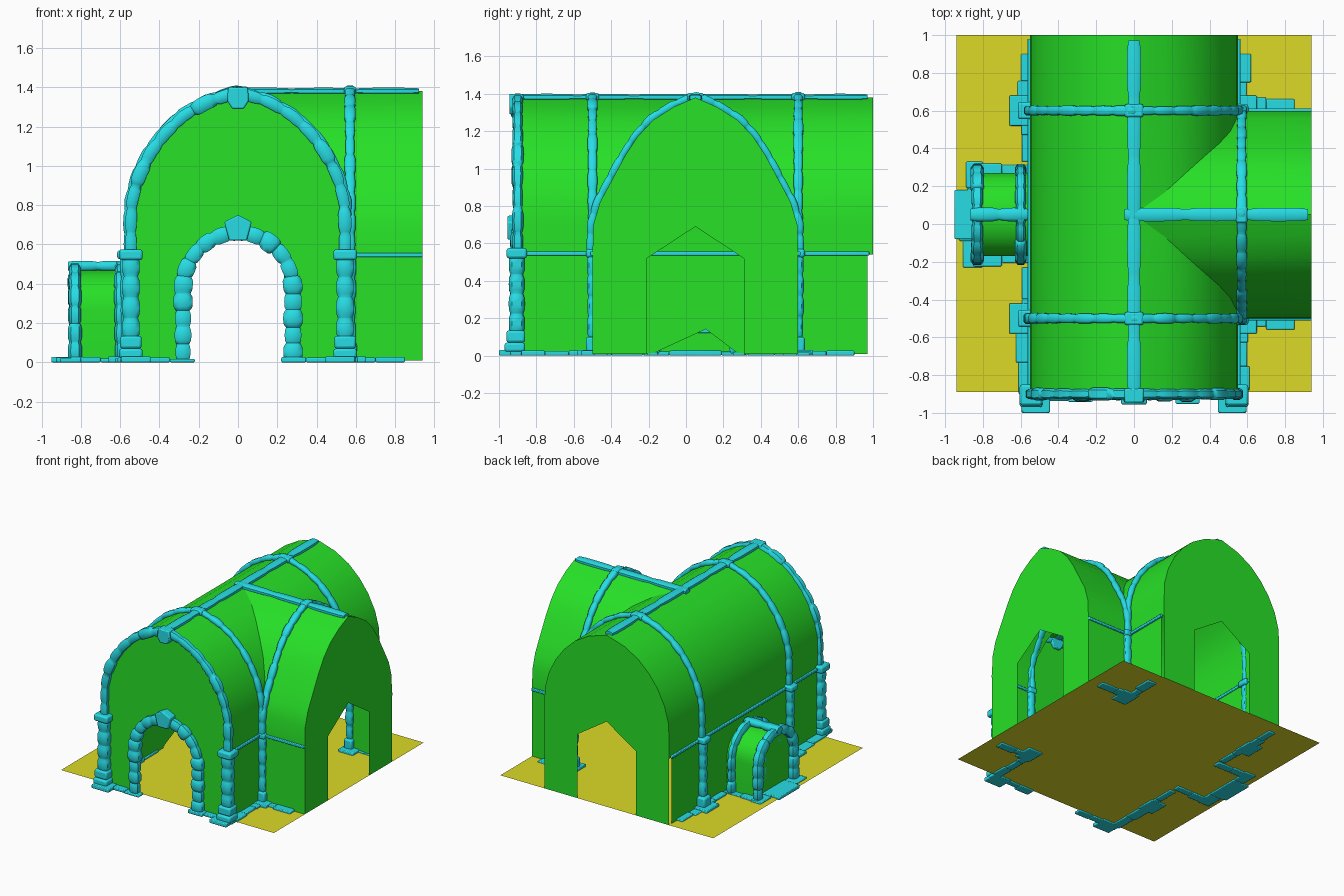
import bpy, bmesh, math, random
from mathutils import Vector as V, Matrix

if "Cube" in bpy.data.objects:
    bpy.data.objects.remove(bpy.data.objects["Cube"])

random.seed(4)


def material(name, rgb):
    m = bpy.data.materials.new(name)
    m.diffuse_color = (*rgb, 1)
    m.use_nodes = True
    m.node_tree.nodes["Principled BSDF"].inputs["Base Color"].default_value = m.diffuse_color
    return m


GREEN = material("plaster", (0.02, 0.75, 0.02))
CYAN = material("stone", (0.02, 0.72, 0.78))
YELLOW = material("ground", (0.72, 0.70, 0.02))


def finish(name, bm, mat, angle=35, bevel=0):
    me = bpy.data.meshes.new(name)
    bm.to_mesh(me)
    bm.free()
    me.materials.append(mat)
    me.shade_smooth()
    me.set_sharp_from_angle(angle=math.radians(angle))
    ob = bpy.data.objects.new(name, me)
    bpy.context.collection.objects.link(ob)
    if bevel:
        b = ob.modifiers.new("bevel", 'BEVEL')
        b.width, b.segments = bevel, 2
    return ob


def polygon(name, pts, mat=GREEN):
    bm = bmesh.new()
    bm.faces.new([bm.verts.new(p) for p in pts])
    bmesh.ops.triangulate(bm, faces=bm.faces[:])
    finish(name, bm, mat)


def strip(name, pairs, mat=GREEN):
    """Ruled sheet between two rails."""
    bm = bmesh.new()
    rows = [(bm.verts.new(a), bm.verts.new(b)) for a, b in pairs]
    for (a, b), (c, d) in zip(rows, rows[1:]):
        bm.faces.new((a, b, d, c))
    finish(name, bm, mat, 40)


def blocks(name, items, bevel=0.008):
    """Bevelled blocks given as (x0, x1, y0, y1, z0, z1)."""
    bm = bmesh.new()
    for x0, x1, y0, y1, z0, z1 in items:
        m = Matrix.Translation(((x0+x1)/2, (y0+y1)/2, (z0+z1)/2))
        bmesh.ops.create_cube(bm, size=1, matrix=m @ Matrix.Diagonal((x1-x0, y1-y0, z1-z0, 1)))
    finish(name, bm, CYAN, 35, bevel)


def stones(name, path, side, w, d, step=0.1, rough=0.12):
    """Row of rounded stones swept along a path; w along side, d across it."""
    path, side = [V(p) for p in path], V(side)
    seg = [(b - a).length for a, b in zip(path, path[1:])]

    def at(s):
        for k, L in enumerate(seg):
            if s <= L or k == len(seg) - 1:
                return path[k].lerp(path[k+1], s / L)
            s -= L
    total, bm, rings = sum(seg), bmesh.new(), []
    n = max(1, round(total / step))
    for i in range(n):
        k = 1 + random.uniform(-rough, rough)
        for f, g in ((0.03, .84), (0.2, 1), (0.5, 1.03), (0.8, 1), (0.97, .84)):
            s = (i + f) * total / n
            t = (at(min(total, s + .015)) - at(max(0, s - .015))).normalized()
            out, c = t.cross(side), at(s)
            r = []
            for a, b in ((1, .5), (.6, 1), (-.6, 1), (-1, .5), (-1, -.5), (-.6, -1), (.6, -1), (1, -.5)):
                r.append(bm.verts.new(c + side*a*w/2*g*k + out*b*d/2*g*k))
            rings.append(r)
    for r, q in zip(rings, rings[1:]):
        for j in range(8):
            bm.faces.new((r[j], r[(j+1) % 8], q[(j+1) % 8], q[j]))
    bm.faces.new(rings[0][::-1])
    bm.faces.new(rings[-1])
    bmesh.ops.recalc_face_normals(bm, faces=bm.faces[:])
    finish(name, bm, CYAN, 50)


def prism(name, pts, y0, y1):
    bm = bmesh.new()
    f = bm.faces.new([bm.verts.new((x, y0, z)) for x, z in pts])
    e = bmesh.ops.extrude_face_region(bm, geom=[f])
    bmesh.ops.translate(bm, vec=(0, y1-y0, 0), verts=[v for v in e['geom'] if isinstance(v, bmesh.types.BMVert)])
    bmesh.ops.recalc_face_normals(bm, faces=bm.faces[:])
    finish(name, bm, CYAN, 30, 0.008)


def arch(half, spring, top, n=12):
    a = [math.pi * i / n for i in range(n + 1)]
    return [(-half, 0.01)] + [(-half*math.cos(t), spring + (top-spring)*math.sin(t)) for t in a] + [(half, 0.01)]


def full(xs, grow=0.0):
    """Mirror a half profile to a whole arch, left to right."""
    p = [(x + grow * min(1, x*4), z + grow * (1 - x)) for x, z in zip(xs, Z)]
    return [(-x, z) for x, z in p] + p[-2::-1]


# Vault half-profiles sharing the same heights, so the groins meet
Z = [.54, .70, .82, .95, 1.07, 1.17, 1.26, 1.33, 1.38]
MAIN = [.55, .55, .545, .51, .45, .375, .28, .16, 0]
SIDE = [.55, .545, .51, .44, .375, .31, .225, .115, 0]
CY, Y0, Y1, XR = 0.05, -0.89, 1.0, 0.94
FL = 0.01

polygon("floor", [(-.94, Y0, FL), (.94, Y0, FL), (.94, Y1, FL), (-.94, Y1, FL)], YELLOW)

# Vaults: nave left half, nave right halves cut at the groin, transept
strip("vault_left", [((-x, Y0, z), (-x, Y1, z)) for x, z in zip(MAIN, Z)])
for s, end, tag in ((-1, Y0, "front"), (1, Y1, "back")):
    strip("vault_right_" + tag, [((m, end, z), (m, CY + s*t, z)) for m, t, z in zip(MAIN, SIDE, Z)])
    strip("transept_vault_" + tag, [((m, CY + s*t, z), (XR, CY + s*t, z)) for m, t, z in zip(MAIN, SIDE, Z)])

# Gable walls with door openings
door = arch(.27, .38, .65)
pointed = [(-.26, FL), (-.26, .52), (0, .69), (.26, .52), (.26, FL)]


def gable(name, prof, hole, fn):
    polygon(name, [fn(u, z) for u, z in [(-.55, FL)] + full(prof) + [(.55, FL)] + hole[::-1]])


gable("front_wall", MAIN, door, lambda u, z: (u, Y0, z))
gable("back_wall", MAIN, pointed, lambda u, z: (u, Y1, z))
gable("transept_wall", SIDE, pointed, lambda u, z: (XR, CY + u, z))

# Lower side walls, the left one opened to the niche
hole = [(-.55, CY + u, z) for u, z in arch(.23, .3, .5)]
polygon("left_wall", [(-.55, Y0, FL), (-.55, Y0, .54), (-.55, .97, .54), (-.55, .97, FL)] + hole[::-1])
for name, a, b in (("right_wall_front", (.55, Y0), (.55, -.5)), ("right_wall_back", (.55, .6), (.55, .97)),
                   ("transept_side_front", (.55, -.5), (XR, -.5)), ("transept_side_back", (.55, .6), (XR, .6))):
    polygon(name, [(*a, FL), (*b, FL), (*b, .54), (*a, .54)])

# Side niche with barrel roof, end wall and window
na = arch(.22, .27, .47)
strip("niche_shell", [((-.55, CY + u, z), (-.81, CY + u, z)) for u, z in na])
polygon("niche_end", [(-.81, CY + u, z) for u, z in na])
polygon("niche_window_pane", [(-.797, CY + u, z + .13) for u, z in arch(.085, .16, .25)], CYAN)
stones("niche_window_frame", [(-.795, CY + u, z + .13) for u, z in arch(.1, .17, .275)], (1, 0, 0), .03, .03, .09, .05)
blocks("niche_window_sill", [(-.81, -.78, CY - .12, CY + .12, .12, .145)], .006)
for x, w, tag in ((-.83, .065, "outer"), (-.6, .055, "inner")):
    stones("niche_arch_" + tag, [(x, CY + u, z) for u, z in arch(.225, .27, .475)], (1, 0, 0), w, .075, .09)
stones("niche_ridge", [(-.87, CY, .49), (-.56, CY, .49)], (0, 1, 0), .07, .05, .15, .04)

# Ribs over the vaults
for y, tag in ((-.5, "front"), (.6, "back")):
    stones("nave_rib_" + tag, [(x, y, z) for x, z in full(MAIN, .012)], (0, 1, 0), .05, .04, .11)
stones("transept_rib", [(.57, CY + u, z) for u, z in full(SIDE, .012)], (1, 0, 0), .05, .04, .11)
stones("front_arch_rib", [(x, -.9, z) for x, z in full(MAIN, -.005)], (0, 1, 0), .06, .065, .12, .15)
stones("nave_ridge_beam", [(0, -.9, 1.382), (0, .98, 1.382)], (1, 0, 0), .07, .035, .3, .03)
stones("transept_ridge_beam", [(-.06, CY, 1.38), (.93, CY, 1.38)], (0, 1, 0), .07, .035, .3, .03)
blocks("rib_bosses", [(-.05, .05, y - .035, y + .035, 1.365, 1.405) for y in (-.5, .6)]
       + [(.54, .6, CY - .045, CY + .045, 1.36, 1.405)], .012)
prism("arch_keystone", [(-.05, 1.4), (-.055, 1.33), (-.03, 1.29), (.03, 1.29), (.055, 1.33), (.05, 1.4)], -.945, -.87)

# Front doorway surround
stones("door_surround", [(x, -.9, z) for x, z in arch(.28, .38, .66)], (0, 1, 0), .07, .085, .085, .15)
prism("door_keystone", [(0, .75), (-.07, .715), (-.045, .62), (.045, .62), (.07, .715)], -.955, -.87)

# Columns with bases and capitals
for s, tag in ((-1, "left"), (1, "right")):
    x = .545 * s
    stones("front_column_" + tag, [(x, -.905, .12), (x, -.905, .54)], (0, 1, 0), .08, .085, .11, .08)
    blocks("front_column_trim_" + tag, [
        (x - .06, x + .06, -.97, -.86, .02, .07), (x - .055, x + .055, -.96, -.86, .07, .135),
        (x - .06, x + .06, -.96, -.85, .52, .575)], .013)
    for y in (-.5, .6):
        big = .045 if s < 0 else .035
        c = .57 * s
        stones("side_column_" + tag, [(c, y, .1), (c, y, .54)], (0, 1, 0), .055, .055, .1, .08)
        blocks("side_column_trim_" + tag, [
            (c - big, c + big, y - big, y + big, .02, .1),
            (c - big, c + big, y - big, y + big, .525, .57)], .012)

# Thin string course at the springing line
blocks("string_course", [
    (-.565, -.54, Y0, .98, .535, .557), (.54, .565, Y0, -.5, .535, .557), (.54, .565, .6, .98, .535, .557),
    (.55, XR, -.512, -.49, .535, .557), (.55, XR, .59, .612, .535, .557)], .005)


def paving(x0, y0, x1, y1, dx, dy):
    """Run of irregular flat stones from one point to another, growing by (dx, dy)."""
    out, L = [], math.hypot(x1 - x0, y1 - y0)
    n = max(1, round(L / .15))
    for i in range(n):
        k = random.uniform(.65, 1.1)
        a, b = V((x0, y0)).lerp(V((x1, y1)), i/n), V((x0, y0)).lerp(V((x1, y1)), (i+1)/n)
        xs, ys = (a.x, b.x, b.x + dx*k), (a.y, b.y, b.y + dy*k)
        out.append((min(xs), max(xs), min(ys), max(ys), 0, random.uniform(.018, .028)))
    return out


# Flat stones at the foot of the walls
flags = (paving(-.54, .33, -.54, .9, -.08, 0) + paving(-.54, -.9, -.54, -.23, -.08, 0)
         + paving(.54, .6, .54, .9, .08, 0) + paving(.54, -.88, .54, -.5, .08, 0)
         + paving(.55, .59, .85, .59, 0, .08) + paving(.55, -.49, .85, -.49, 0, -.08)
         + paving(-.6, -.88, -.22, -.88, 0, -.07) + paving(.22, -.88, .6, -.88, 0, -.07)
         + paving(-.55, .25, -.85, .25, 0, .08) + paving(-.55, -.15, -.85, -.15, 0, -.08)
         + paving(-.8, -.23, -.8, .33, -.12, 0) + [(-.95, -.8, -.08, .18, 0, .028)])
for s in (-1, 1):
    flags.append((.52*s - .075, .52*s + .075, -1.0, -.87, 0, .03))
    flags += [(.59*s - .07, .59*s + .06, y - .08, y + .08, 0, .03) for y in (-.5, .6)]
blocks("foot_stones", flags, .006)
